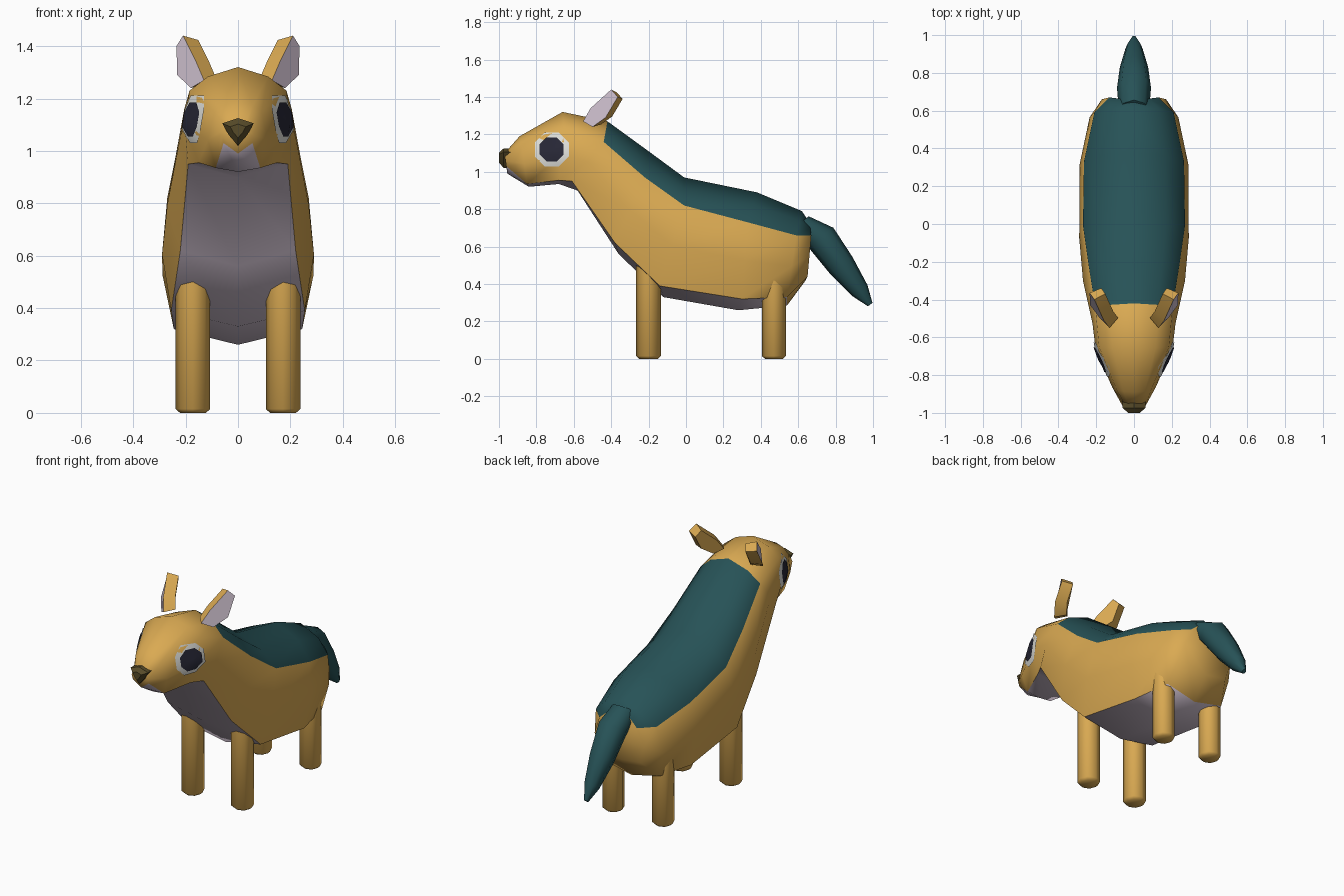
import bpy, bmesh, math
from mathutils import Vector
from mathutils.bvhtree import BVHTree

if "Cube" in bpy.data.objects:
    bpy.data.objects.remove(bpy.data.objects["Cube"], do_unlink=True)


def material(name, rgb):
    m = bpy.data.materials.new(name)
    m.use_nodes = True
    m.diffuse_color = (*rgb, 1)
    m.node_tree.nodes["Principled BSDF"].inputs["Base Color"].default_value = (*rgb, 1)
    return m


TAN = material("tan coat", (0.70, 0.40, 0.085))
TEAL = material("teal back", (0.02, 0.085, 0.095))
PALE = material("pale lilac", (0.66, 0.56, 0.66))
WHITE = material("eye white", (0.76, 0.76, 0.72))
NAVY = material("dark pupil", (0.022, 0.022, 0.04))
BROWN = material("nose brown", (0.095, 0.07, 0.022))


def make(name, verts, faces, mats, pick=None, angle=50, orient=True):
    """Build a mesh object; pick(face number) gives the material slot."""
    me = bpy.data.meshes.new(name)
    me.from_pydata([tuple(v) for v in verts], [], faces)
    for m in mats:
        me.materials.append(m)
    for p in me.polygons:
        p.material_index = pick(p.index) if pick else 0
    if orient:
        bm = bmesh.new()
        bm.from_mesh(me)
        bmesh.ops.recalc_face_normals(bm, faces=bm.faces)
        bm.to_mesh(me)
        bm.free()
    ob = bpy.data.objects.new(name, me)
    bpy.context.collection.objects.link(ob)
    bpy.ops.object.select_all(action='DESELECT')
    ob.select_set(True)
    bpy.context.view_layer.objects.active = ob
    bpy.ops.object.shade_smooth_by_angle(angle=math.radians(angle))
    return ob


def loft(rings):
    """Join equal rings with quads, then close both ends."""
    n = len(rings[0])
    verts = [v for r in rings for v in r]
    faces = [(i * n + j, i * n + (j + 1) % n, (i + 1) * n + (j + 1) % n, (i + 1) * n + j)
             for i in range(len(rings) - 1) for j in range(n)]
    faces += [tuple(range(n)), tuple(range(len(verts) - n, len(verts)))]
    return verts, faces


# Body and head: each ring is top (y, z), back edge (x, y, z),
# flank half width, belly edge (x, y, z), keel (y, z)
SECTIONS = [
    ((.66, .73), (.13, .67, .66), .17, (.14, .65, .44), (.64, .42)),
    ((.62, .79), (.21, .59, .66), .235, (.20, .54, .33), (.54, .285)),
    ((.38, .89), (.265, .33, .73), .288, (.245, .30, .32), (.28, .26)),
    ((-.01, .97), (.27, -.01, .82), .29, (.255, -.14, .39), (-.12, .33)),
    ((-.20, 1.11), (.24, -.22, .97), .27, (.22, -.38, .62), (-.36, .56)),
    ((-.42, 1.27), (.205, -.44, 1.16), .22, (.19, -.61, .95), (-.58, .90)),
    ((-.66, 1.32), (.185, -.65, 1.23), .203, (.15, -.68, .955), (-.68, .935)),
    ((-.89, 1.19), (.09, -.88, 1.15), .115, (.085, -.85, .935), (-.84, .92)),
    ((-.97, 1.10), (.04, -.97, 1.09), .06, (.055, -.96, 1.03), (-.955, .99)),
]


def body_ring(top, edge, w, low, keel):
    t, e, l, k = Vector((0, *top)), Vector(edge), Vector(low), Vector((0, *keel))
    shoulder = t.lerp(e, .4)
    shoulder.x = e.x * .62
    flank = e.lerp(l, .5)
    flank.x = w
    half = [t, shoulder, e, flank, l, k]
    return half + [Vector((-p.x, p.y, p.z)) for p in half[-2:0:-1]]


verts, faces = loft([body_ring(*s) for s in SECTIONS])


def coat(i):
    ring, side = divmod(i, 10)
    if side in (0, 1, 8, 9) and ring < 5:
        return 1
    if side in (4, 5) and 1 <= ring < 8:
        return 2
    return 0


body = make("body", verts, faces, [TAN, TEAL, PALE], coat, 60)
bm = bmesh.new()
bm.from_mesh(body.data)
skin = BVHTree.FromBMesh(bm)
bm.free()

# Tail: octagonal sections as centre (y, z), half width, half depth
tail = []
direction = Vector((0, .6, -.8))
for y, z, w, d in ((.60, .72, .08, .07), (.72, .65, .09, .085), (.83, .50, .075, .075),
                   (.93, .365, .045, .05), (.985, .29, .012, .015)):
    across = Vector((0, .8, .6))
    tail.append([Vector((w * math.cos(a), y, z)) + across * (d * math.sin(a))
                 for a in (math.tau * k / 8 for k in range(8))])
make("tail", *loft(tail), [TEAL], angle=60)

for side, label in ((1, "left"), (-1, "right")):
    # Legs with a slightly tapered foot
    for name, y, top, r in (("front", -.20, .56, .066), ("rear", .47, .45, .064)):
        rings = [[(side * .172 + s * r * math.cos(a), y + s * r * math.sin(a), z)
                  for a in (math.tau * k / 8 for k in range(8))]
                 for z, s in ((0, .75), (.015, 1), (top, 1))]
        make(f"{name}_leg_{label}", *loft(rings), [TAN])

    # Ear: leaf outline with a pale inner face and a tan back
    leaf = [(.21, -.40, 1.44), (.235, -.365, 1.40), (.232, -.43, 1.29),
            (.18, -.50, 1.24), (.13, -.55, 1.27), (.16, -.51, 1.34)]
    mid = sum((Vector(p) for p in leaf), Vector()) / len(leaf)
    shift = Vector((-.055, .04, 0))
    inner = [Vector(p) for p in leaf]
    back = [mid.lerp(p, .85) + shift for p in inner]
    rings = [[Vector((side * p.x, p.y, p.z)) for p in r] for r in (back, inner)]
    v, f = loft(rings)
    make(f"ear_{label}", v, f, [TAN, PALE], lambda i, last=len(f) - 1: int(i == last), 40)

    # Eye: thin rings laid onto the side of the head
    def eye_disc(name, radius, lift, mat):
        pts = []
        for r in (0, radius / 2, radius):
            for k in range(8 if r else 1):
                a = math.tau * (k + .5) / 8
                y, z = -.715 + r * math.cos(a), 1.12 + r * math.sin(a)
                hit = skin.ray_cast(Vector((side, y, z)), Vector((-side, 0, 0)))[0]
                pts.append(hit + Vector((side * lift, -lift * .4, 0)))
        fs = []
        for k in range(8):
            n = (k + 1) % 8
            fs += [(0, 1 + k, 1 + n), (1 + k, 9 + k, 9 + n, 1 + n)]
        if side > 0:
            fs = [f[::-1] for f in fs]
        make(name, pts, fs, [mat], orient=False)

    eye_disc(f"eye_white_{label}", .098, .006, WHITE)
    eye_disc(f"pupil_{label}", .07, .0095, NAVY)

# Nose: a small wedge pointing down
outline = [(0, 1.125), (.06, 1.105), (.035, 1.06), (0, 1.02), (-.035, 1.06), (-.06, 1.105)]
nose = [[(x * s, y, 1.08 + (z - 1.08) * s) for x, z in outline]
        for y, s in ((-.93, 1), (-.975, 1), (-1.0, .5))]
make("nose", *loft(nose), [BROWN], angle=30)
